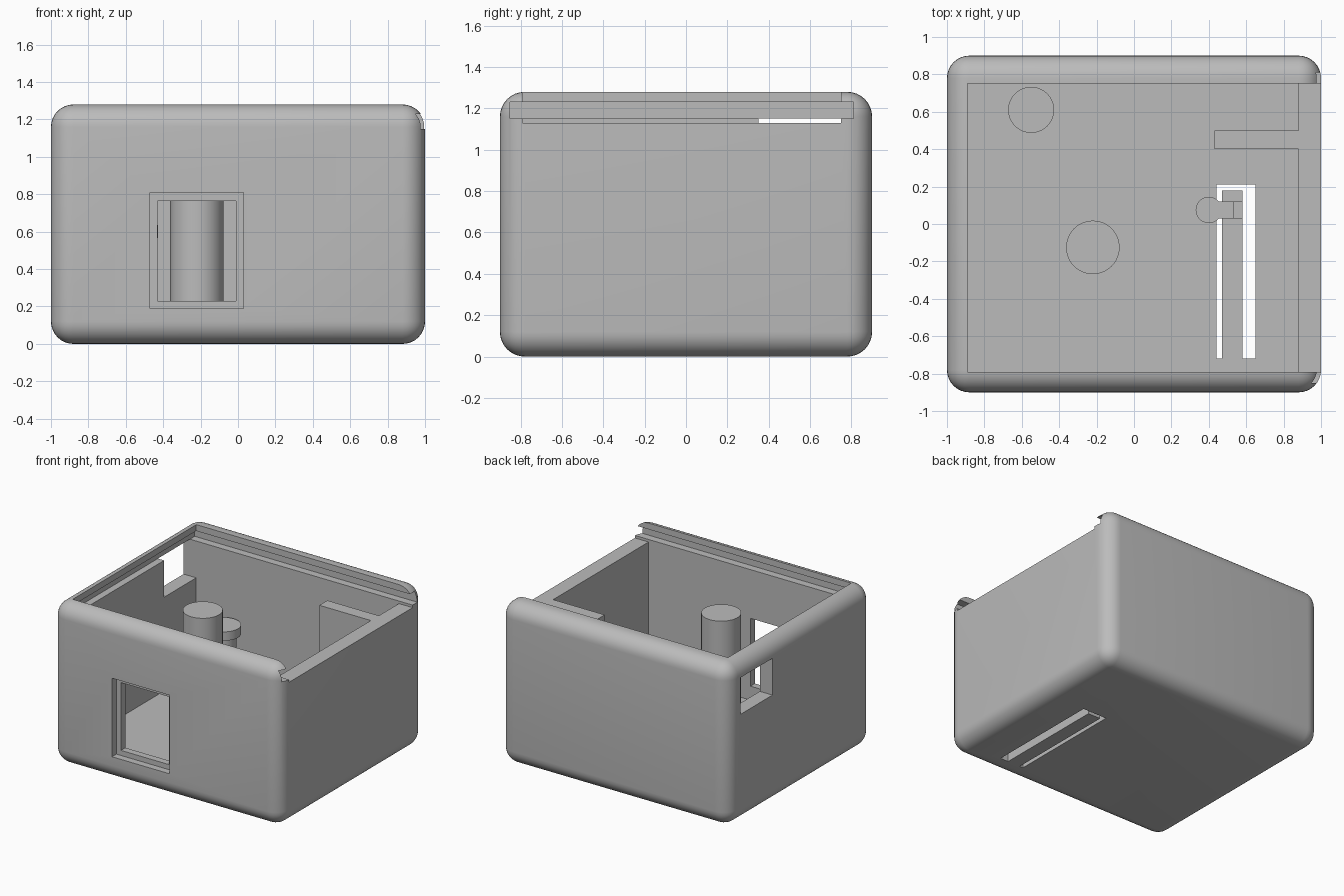
import bpy, bmesh, math
from mathutils import Vector

cube = bpy.data.objects.get("Cube")
if cube:
    bpy.data.objects.remove(cube, do_unlink=True)

grey = bpy.data.materials.new("light_grey")
grey.use_nodes = True
colour = (0.5, 0.5, 0.5, 1)
grey.diffuse_color = colour
grey.node_tree.nodes["Principled BSDF"].inputs["Base Color"].default_value = colour


def finish(name, bm):
    mesh = bpy.data.meshes.new(name)
    bm.to_mesh(mesh)
    bm.free()
    mesh.materials.append(grey)
    obj = bpy.data.objects.new(name, mesh)
    bpy.context.collection.objects.link(obj)
    return obj


def box(name, x, y, z, radius=0):
    bm = bmesh.new()
    bmesh.ops.create_cube(bm, size=1)
    for v in bm.verts:
        v.co = Vector([(r[0] + r[1]) / 2 + c * (r[1] - r[0]) for r, c in zip((x, y, z), v.co)])
    if radius:
        bmesh.ops.bevel(bm, geom=bm.edges[:], offset=radius, segments=8,
                        profile=0.5, affect='EDGES')
    return finish(name, bm)


def cylinder(name, x, y, z, radius):
    bm = bmesh.new()
    bmesh.ops.create_cone(bm, cap_ends=True, segments=48, radius1=radius,
                          radius2=radius, depth=z[1] - z[0])
    bmesh.ops.translate(bm, verts=bm.verts[:], vec=(x, y, (z[0] + z[1]) / 2))
    return smooth(finish(name, bm))


def activate(obj):
    bpy.ops.object.select_all(action='DESELECT')
    obj.select_set(True)
    bpy.context.view_layer.objects.active = obj


def smooth(obj):
    activate(obj)
    bpy.ops.object.shade_smooth_by_angle(angle=math.radians(30))
    return obj


def cut(target, *ranges):
    cutter = box("cutter", *ranges)
    mod = target.modifiers.new("cut", 'BOOLEAN')
    mod.operation, mod.solver, mod.object = 'DIFFERENCE', 'EXACT', cutter
    activate(target)
    bpy.ops.object.modifier_apply(modifier=mod.name)
    bpy.data.objects.remove(cutter, do_unlink=True)


# Rounded case, hollowed out from the top
case = box("case", (-1, 1), (-0.9, 0.9), (0, 1.28), 0.12)
cut(case, (-0.89, 0.88), (-0.79, 0.75), (0.12, 1.5))
# Lid opening at the left end, and the lid groove
cut(case, (0.8, 1.2), (-0.79, 0.75), (1.13, 1.5))
cut(case, (-0.945, 1.2), (-0.85, 0.81), (1.15, 1.23))
# Front window with its stepped recess
cut(case, (-0.47, 0.03), (-1, -0.845), (0.19, 0.81))
cut(case, (-0.43, -0.01), (-1, -0.7), (0.23, 0.765))
# Side window next to the back corner
cut(case, (-1.2, -0.8), (0.35, 0.75), (0.86, 1.15))
# Floor slots that free the flexible tongue
cut(case, (0.44, 0.47), (-0.72, 0.21), (-0.1, 0.2))
cut(case, (0.58, 0.65), (-0.72, 0.21), (-0.1, 0.2))
cut(case, (0.46, 0.6), (0.18, 0.21), (-0.1, 0.2))
smooth(case)

# Inner partition rib
box("partition_rib", (0.43, 0.88), (0.4, 0.5), (0.11, 1.13))

# Posts standing on the floor
cylinder("tall_post", -0.22, -0.125, (0.11, 1.12), 0.143)
cylinder("short_post_stem", -0.55, 0.61, (0.11, 0.57), 0.09)
cylinder("short_post_cap", -0.55, 0.61, (0.565, 0.635), 0.123)

# Button on the tongue
box("button_stand", (0.53, 0.58), (0.03, 0.12), (0.11, 0.3))
box("button_arm", (0.44, 0.53), (0.03, 0.12), (0.2, 0.28))
cylinder("button_pin", 0.4, 0.075, (0.14, 0.28), 0.07)
